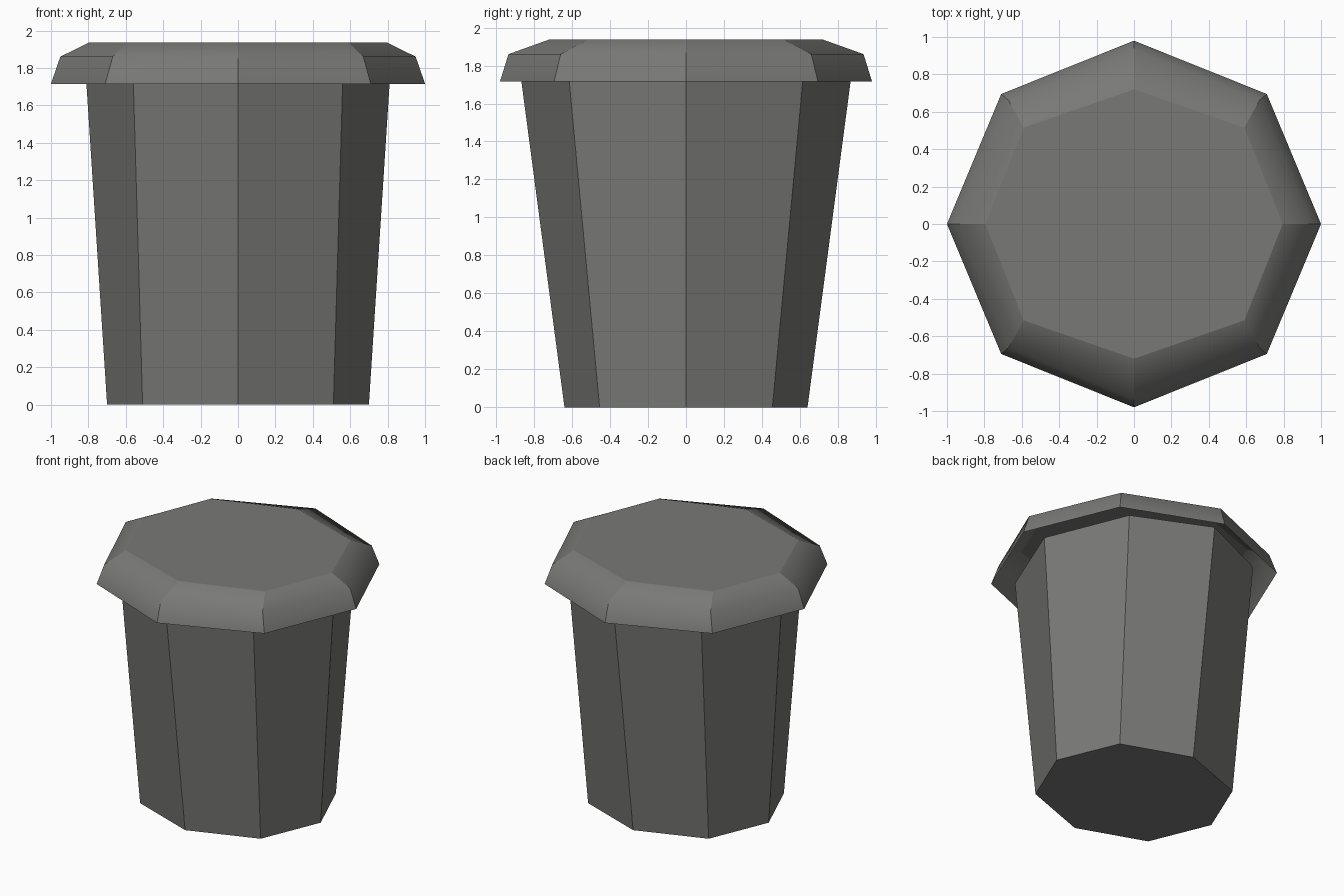
import bpy, bmesh

if "Cube" in bpy.data.objects:
    bpy.data.objects.remove(bpy.data.objects["Cube"])

grey = bpy.data.materials.new("dark grey")
grey.diffuse_color = (0.19, 0.19, 0.185, 1)
grey.use_nodes = True
grey.node_tree.nodes["Principled BSDF"].inputs["Base Color"].default_value = grey.diffuse_color


def ring(bm, ax, ay, dx, dy, z):
    """Eight-sided ring: points on the axes (ax, ay) and on the diagonals (dx, dy)."""
    pts = [(ax, 0), (dx, dy), (0, ay), (-dx, dy), (-ax, 0), (-dx, -dy), (0, -ay), (dx, -dy)]
    return [bm.verts.new((x, y, z)) for x, y in pts]


def build(name, levels, cap_bottom, cap_top, smooth):
    bm = bmesh.new()
    rings = [ring(bm, *l) for l in levels]
    for lo, hi in zip(rings, rings[1:]):
        for i in range(8):
            j = (i + 1) % 8
            f = bm.faces.new((lo[i], lo[j], hi[j], hi[i]))
            f.smooth = smooth
    if cap_bottom:
        bm.faces.new(rings[0][::-1])
    if cap_top:
        bm.faces.new(rings[-1])
    # keep the corner seams and the top outline crisp, round only across the bands
    inner = {v for r in rings[1:-1] for v in r}
    for e in bm.edges:
        e.smooth = smooth and all(v in inner for v in e.verts)
    mesh = bpy.data.meshes.new(name)
    bm.to_mesh(mesh)
    bm.free()
    mesh.materials.append(grey)
    obj = bpy.data.objects.new(name, mesh)
    bpy.context.collection.objects.link(obj)
    return obj


# tapered eight-sided bin, reaching just inside the lid
build("bin_body", [(0.70, 0.64, 0.51, 0.455, 0.0),
                   (0.812, 0.87, 0.56, 0.617, 1.74)], True, False, False)

# overhanging lid, an open shell underneath
build("lid", [(1.0, 0.98, 0.71, 0.695, 1.715),
              (0.95, 0.935, 0.67, 0.66, 1.86),
              (0.795, 0.72, 0.59, 0.515, 1.937)], False, True, True)
